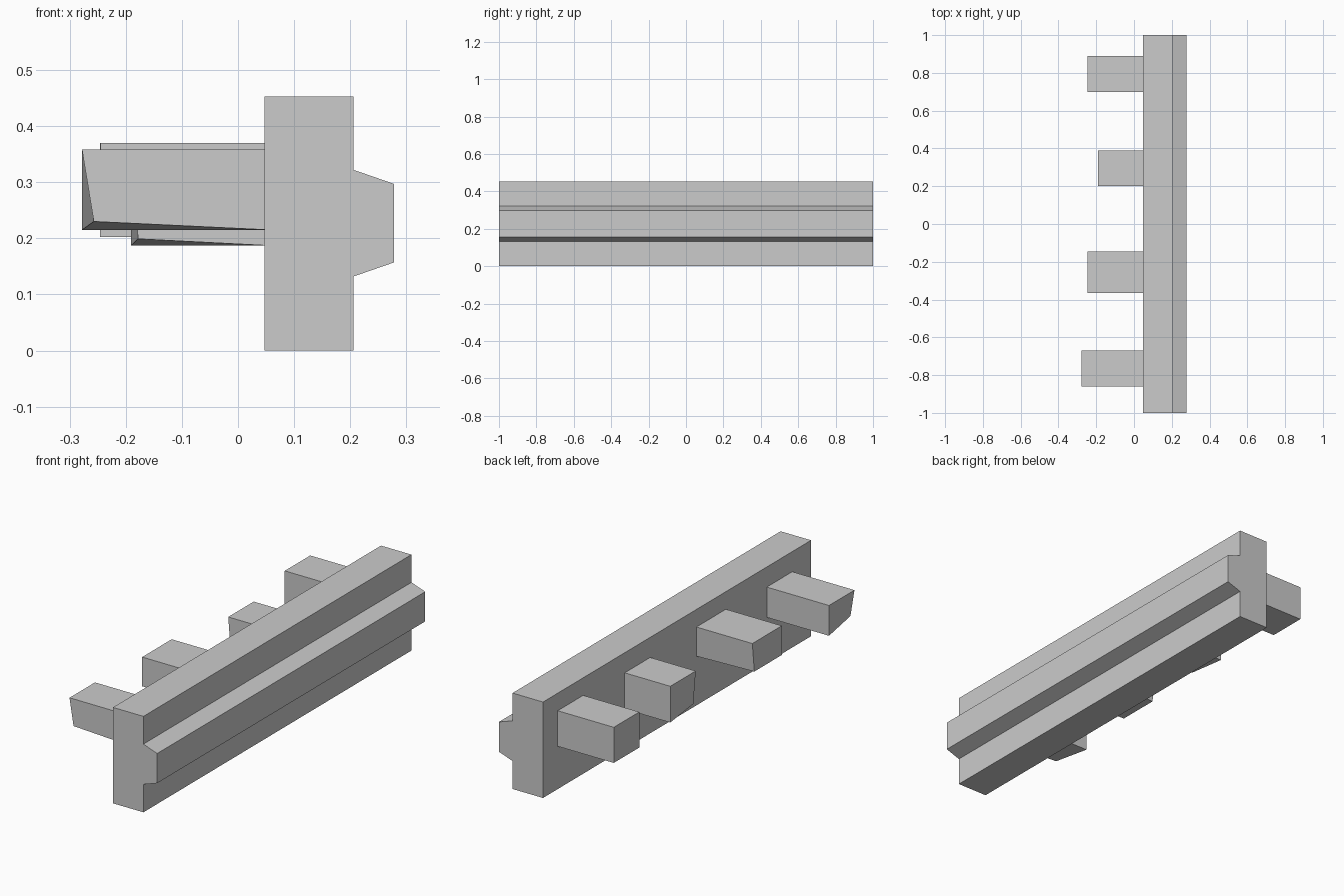
import bpy

cube = bpy.data.objects.get("Cube")
if cube:
    bpy.data.objects.remove(cube, do_unlink=True)

# Single plain grey
grey = bpy.data.materials.new("plain grey")
grey.use_nodes = True
colour = (0.6, 0.6, 0.6, 1)
grey.diffuse_color = colour
grey.node_tree.nodes["Principled BSDF"].inputs["Base Color"].default_value = colour


def prism(name, near, far):
    """Join two matching outlines, near (-y) and far (+y), into a solid."""
    n = len(near)
    faces = [list(range(n)), list(range(2 * n - 1, n - 1, -1))]
    faces += [[(i + 1) % n, i, n + i, n + (i + 1) % n] for i in range(n)]
    mesh = bpy.data.meshes.new(name)
    mesh.from_pydata(near + far, [], faces)
    mesh.materials.append(grey)
    obj = bpy.data.objects.new(name, mesh)
    bpy.context.collection.objects.link(obj)
    return obj


# Long rail with a tapered ridge along its outer side
BACK, FRONT = 0.047, 0.206
outline = [(BACK, 0), (FRONT, 0), (FRONT, 0.132), (0.278, 0.157),
           (0.278, 0.297), (FRONT, 0.322), (FRONT, 0.453), (BACK, 0.453)]
prism("rail", [(x, -1, z) for x, z in outline], [(x, 1, z) for x, z in outline])


def peg(name, tip, y0, y1, bottom, top, chip=(0, 0), tuck=0):
    """Block from the rail; chip lifts the near lower tip, tuck pulls in the far one."""
    root = BACK + 0.01
    near = [(tip + chip[0], y0, bottom + chip[1]), (root, y0, bottom),
            (root, y0, top), (tip, y0, top)]
    far = [(tip, y1 - tuck, bottom), (root, y1, bottom),
           (root, y1, top), (tip, y1, top)]
    prism(name, near, far)


# Four uneven pegs
peg("peg_front", -0.278, -0.86, -0.67, 0.215, 0.358, chip=(0.021, 0.015))
peg("peg_mid_front", -0.245, -0.365, -0.145, 0.232, 0.37, tuck=0.015)
peg("peg_mid_back", -0.191, 0.2, 0.39, 0.187, 0.358, chip=(0.013, 0.012))
peg("peg_back", -0.246, 0.7, 0.89, 0.202, 0.37)
